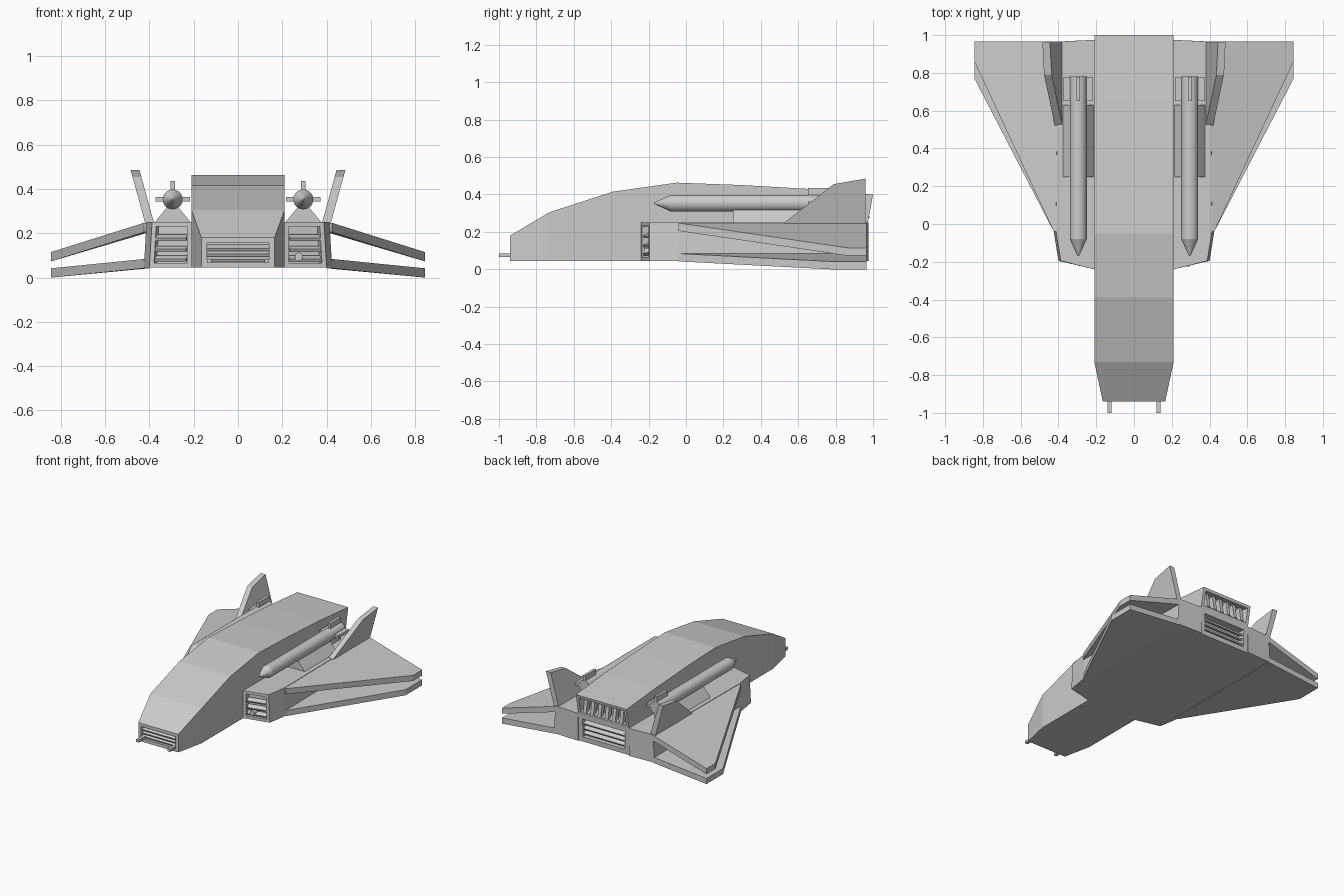
import bpy, bmesh
from math import radians, pi
from mathutils import Matrix, Vector

if "Cube" in bpy.data.objects:
    bpy.data.objects.remove(bpy.data.objects["Cube"])


def finish(name, bm, mirror=False, smooth=False):
    bmesh.ops.recalc_face_normals(bm, faces=bm.faces)
    me = bpy.data.meshes.new(name)
    bm.to_mesh(me)
    bm.free()
    ob = bpy.data.objects.new(name, me)
    bpy.context.collection.objects.link(ob)
    if smooth:
        bpy.ops.object.select_all(action='DESELECT')
        ob.select_set(True)
        bpy.context.view_layer.objects.active = ob
        bpy.ops.object.shade_smooth_by_angle(angle=radians(35))
    if mirror:
        ob.modifiers.new("mirror", 'MIRROR').use_mirror_merge = False
    return ob


def loft(a, b):
    """Solid between two matching loops of points."""
    bm = bmesh.new()
    va, vb = [bm.verts.new(p) for p in a], [bm.verts.new(p) for p in b]
    n = len(a)
    for i in range(n):
        j = (i + 1) % n
        bm.faces.new((va[i], va[j], vb[j], vb[i]))
    bm.faces.new(va)
    bm.faces.new(vb)
    bmesh.ops.recalc_face_normals(bm, faces=bm.faces)
    return bm


def recess(bm, directions, inset, depth):
    """Inset and push in the face that best matches each direction."""
    bm.normal_update()
    faces = [max(bm.faces, key=lambda f: f.normal.dot(Vector(d).normalized())) for d in directions]
    for f, t in zip(faces, inset):
        n = f.normal.copy()
        bmesh.ops.inset_individual(bm, faces=[f], thickness=t, use_even_offset=True)
        new = bmesh.ops.extrude_discrete_faces(bm, faces=[f])['faces']
        bmesh.ops.translate(bm, verts=new[0].verts, vec=-n * depth)


def add_box(bm, c, s, rx=0, rz=0):
    m = (Matrix.Translation(c) @ Matrix.Rotation(radians(rz), 4, 'Z')
         @ Matrix.Rotation(radians(rx), 4, 'X') @ Matrix.Diagonal((*s, 1)))
    bmesh.ops.create_cube(bm, size=1, matrix=m)


def boxes(name, items, mirror=False):
    bm = bmesh.new()
    for it in items:
        add_box(bm, *it)
    return finish(name, bm, mirror)


def add_cone(bm, x, z, y0, y1, r0, r1, seg=24):
    m = Matrix.Translation((x, (y0 + y1) / 2, z)) @ Matrix.Rotation(-pi / 2, 4, 'X')
    bmesh.ops.create_cone(bm, cap_ends=True, segments=seg, radius1=r0, radius2=r1,
                          depth=y1 - y0, matrix=m)


# Fuselage: side profile (y, z, half width) with a tapered nose
prof = [(-.94, .045, .165), (-.94, .18, .165), (-.73, .305, .21), (-.39, .415, .21),
        (-.05, .463, .21), (.3, .45, .21), (.65, .43, .21), (1, .4, .21),
        (.972, .25, .21), (.965, .045, .21), (-.73, .045, .21)]
bm = loft([(w, y, z) for y, z, w in prof], [(-w, y, z) for y, z, w in prof])
for f in [f for f in bm.faces if len(f.verts) == len(prof)]:
    vs = sorted((v for v in f.verts if abs(v.co.y + .73) < .01), key=lambda v: v.co.z)
    bmesh.ops.connect_verts(bm, verts=vs)
recess(bm, [(0, -1, 0), (0, .983, -.184), (0, 1, -.034)], [.024, .022, .036], .06)
finish("fuselage", bm)

# Nose grille and guns
boxes("nose_grille", [((0, -.905, z), (.285, .045, .012), 25) for z in (.085, .11, .135)])
boxes("nose_gun", [((.13, -.95, .075), (.022, .1, .02))], True)

# Rear vent slats and exhaust posts
boxes("rear_slats", [((0, .94, z), (.345, .045, .012), -25) for z in (.11, .147, .184)])
boxes("exhaust_posts", [((-.15 + .06 * i, .955, .325), (.026, .035, .11), 10) for i in range(6)])

# Side pods with front intakes
plan = [(.21, -.24), (.4, -.195), (.425, -.04), (.415, .965), (.21, .975)]
bm = loft([(x, y, .045) for x, y in plan],
          [(x - (.012 if x > .3 else 0), y, .25) for x, y in plan])
recess(bm, [(.23, -.97, 0)], [.02], .05)
finish("side_pod", bm, True)
boxes("intake_slats", [((.303, -.195, z), (.15, .035, .014), 25, 13.3) for z in (.085, .13, .18)], True)
bm = bmesh.new()
add_cone(bm, .275, .095, -.225, -.17, .018, .018, 16)
finish("intake_gun", bm, smooth=True)


# Split wings: upper and lower blades with an open gap
def wing(name, tip_y, root_z, tip_z, t):
    pts = [(.40, -.04, root_z), (.425, -.04, root_z), (.845, tip_y, tip_z),
           (.845, .965, tip_z), (.40, .965, root_z)]
    finish(name, loft(pts, [(x, y, z + t) for x, y, z in pts]), True)


wing("upper_wing", .86, .205, .073, .042)
wing("lower_wing", .77, .042, 0, .042)

# Outward-leaning tail fins
side = [(.52, .245), (.79, .455), (.96, .485), (.96, .245)]
lean = lambda z: (z - .25) * .275
finish("tail_fin", loft([(.38 + lean(z), y, z) for y, z in side],
                        [(.42 + lean(z), y, z) for y, z in side]), True)

# Missiles on wedge pylons
mx, mz = .295, .353
bm = bmesh.new()
add_cone(bm, mx, mz, -.08, .78, .045, .045)
add_cone(bm, mx, mz, -.17, -.08, .004, .045)
finish("missile", bm, True, True)
boxes("missile_fins", [((mx, .715, mz), (.155, .125, .02)), ((mx, .715, mz), (.02, .125, .165))], True)
wedge = [(mx - .085, .245), (mx + .085, .245), (mx + .015, .33), (mx - .015, .33)]
finish("missile_pylon", loft([(x, .25, z) for x, z in wedge], [(x, .63, z) for x, z in wedge]), True)
